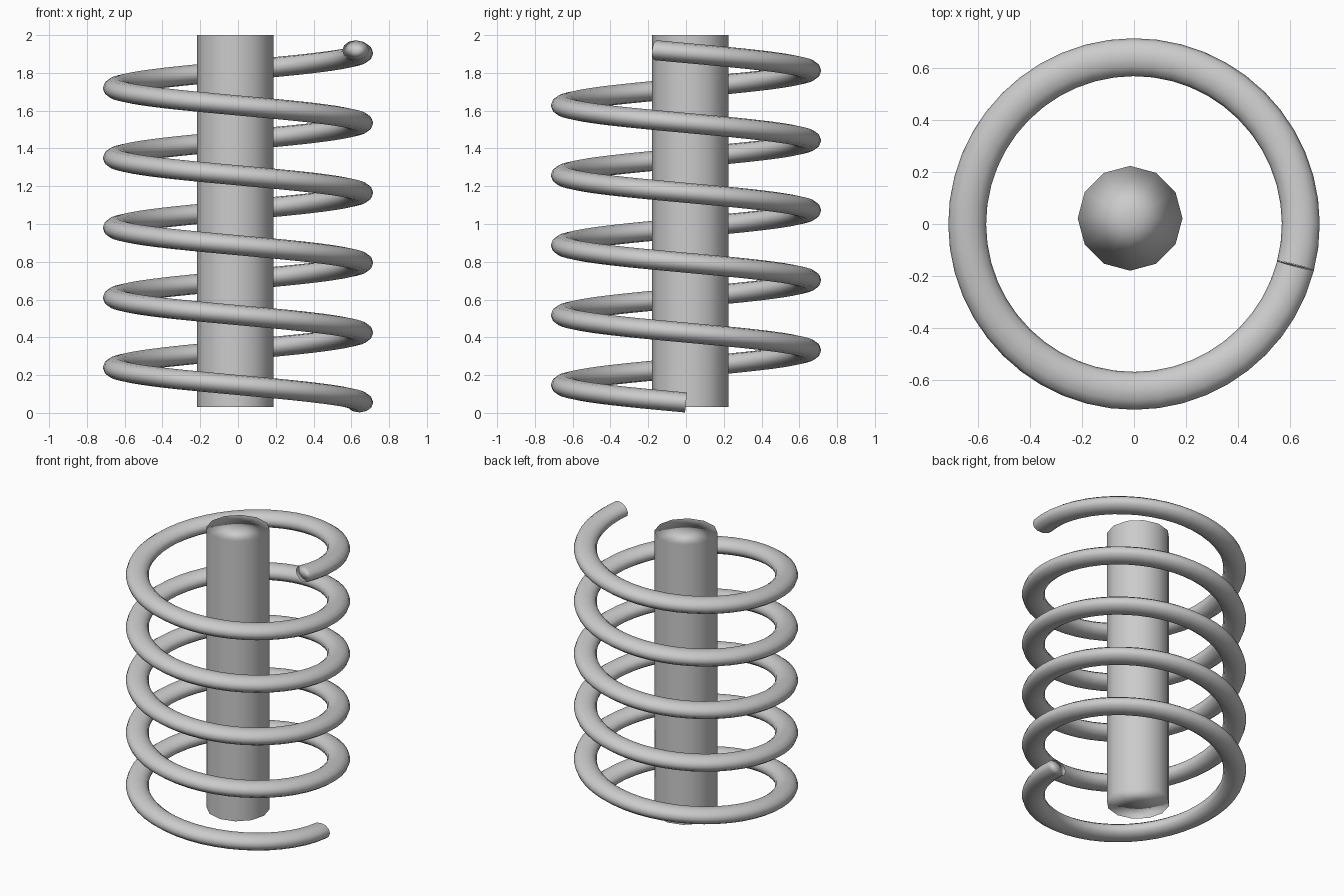
import bpy
import bmesh
from math import cos, sin, pi, tau, radians
from mathutils import Vector

cube = bpy.data.objects.get("Cube")
if cube:
    bpy.data.objects.remove(cube, do_unlink=True)

GREY = (0.6, 0.6, 0.6, 1)
steel = bpy.data.materials.new("steel_grey")
steel.use_nodes = True
steel.diffuse_color = GREY
steel.node_tree.nodes["Principled BSDF"].inputs["Base Color"].default_value = GREY


def sweep(name, rings, normals, centres):
    """Skin a list of rings into a tube, closed by a triangle fan at each end."""
    bm = bmesh.new()
    loops = [[bm.verts.new(p) for p in ring] for ring in rings]
    sides = len(loops[0])
    for a, b in zip(loops, loops[1:]):
        for i in range(sides):
            j = (i + 1) % sides
            bm.faces.new((a[i], a[j], b[j], b[i]))
    for loop, centre in ((loops[0], centres[0]), (loops[-1], centres[-1])):
        hub = bm.verts.new(centre)
        for i in range(sides):
            bm.faces.new((loop[i], loop[(i + 1) % sides], hub))
    bmesh.ops.recalc_face_normals(bm, faces=bm.faces)
    for face in bm.faces:
        face.smooth = True
    mesh = bpy.data.meshes.new(name)
    bm.to_mesh(mesh)
    bm.free()
    mesh.materials.append(steel)
    # Keep the wall shading purely radial, right up to the ends
    flat = [n for ring in normals for n in ring]
    mesh.normals_split_custom_set_from_vertices(flat + [Vector(), Vector()])
    obj = bpy.data.objects.new(name, mesh)
    bpy.context.collection.objects.link(obj)
    return obj


# Central rod: twelve-sided cylinder
ROD_SIDES, ROD_RADIUS = 12, 0.202
spokes = [Vector((cos(tau * i / ROD_SIDES), sin(tau * i / ROD_SIDES), 0))
          for i in range(ROD_SIDES)]
ends = [Vector((-0.015, 0.022, z)) for z in (0.03, 2.0)]
sweep("central_rod", [[c + s * ROD_RADIUS for s in spokes] for c in ends],
      [spokes, spokes], ends)

# Coil spring: elliptical wire wound along a helix
RADIUS, PITCH, START_Z = 0.643, 0.37, 0.055
HALF_WIDTH, HALF_HEIGHT, WIRE_SIDES = 0.073, 0.053, 12
TOTAL = 5 * tau + radians(14.5)
STEPS = 242
rings, normals, centres = [], [], []
for k in range(STEPS + 1):
    t = TOTAL * k / STEPS
    out = Vector((cos(t), -sin(t), 0))
    along = Vector((-sin(t), -cos(t), PITCH / (tau * RADIUS))).normalized()
    up = along.cross(out)
    if up.z < 0:
        up.negate()
    centre = out * RADIUS + Vector((0, 0, START_Z + PITCH * t / tau))
    angles = [tau * i / WIRE_SIDES for i in range(WIRE_SIDES)]
    centres.append(centre)
    rings.append([centre + out * HALF_WIDTH * cos(a) + up * HALF_HEIGHT * sin(a)
                  for a in angles])
    normals.append([(out * cos(a) / HALF_WIDTH + up * sin(a) / HALF_HEIGHT).normalized()
                    for a in angles])
sweep("coil_spring", rings, normals, centres)
